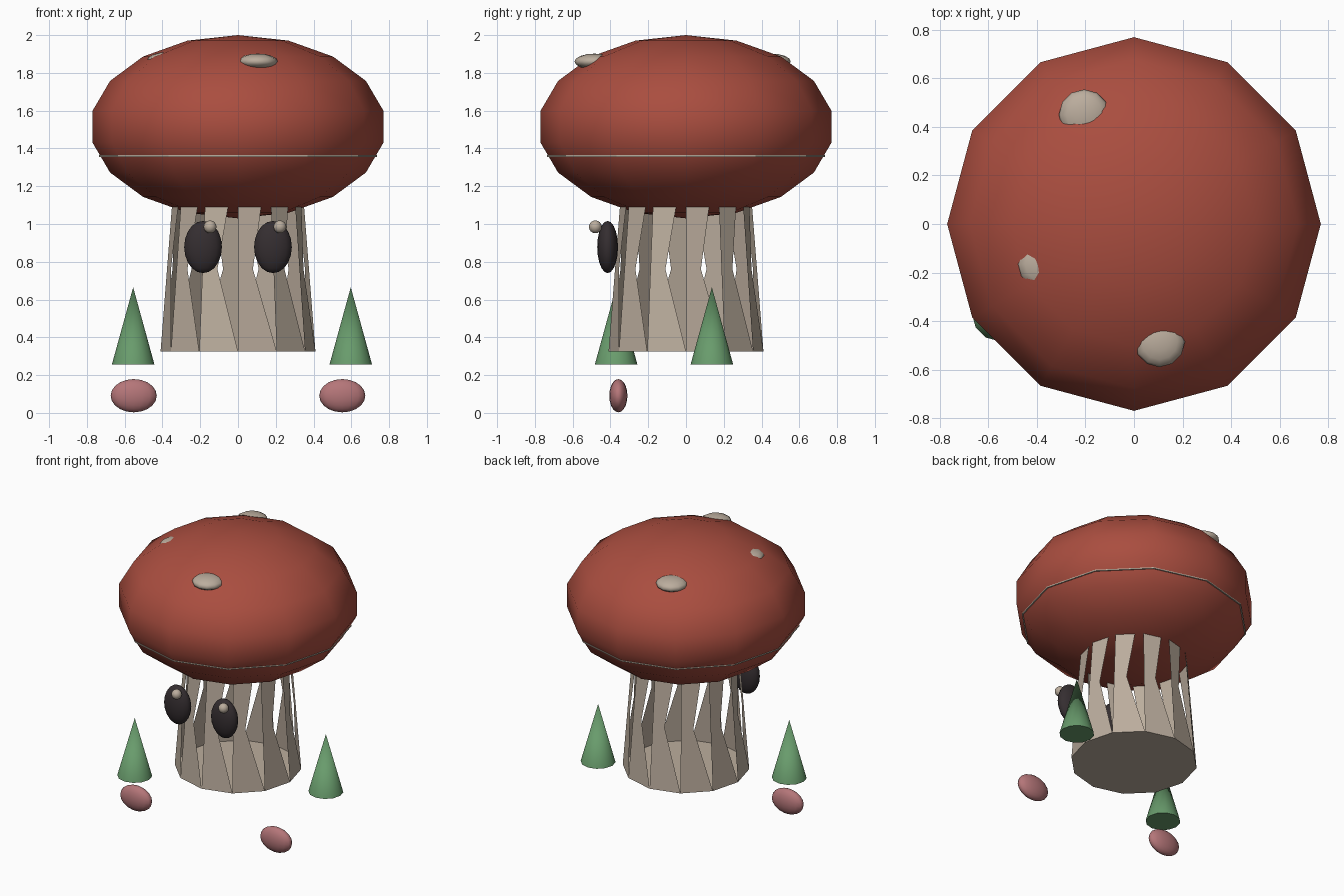
import bpy, bmesh
from math import sin, cos, pi

if "Cube" in bpy.data.objects:
    bpy.data.objects.remove(bpy.data.objects["Cube"])


def material(name, r, g, b):
    m = bpy.data.materials.new(name)
    m.diffuse_color = (r, g, b, 1)
    m.use_nodes = True
    m.node_tree.nodes["Principled BSDF"].inputs["Base Color"].default_value = m.diffuse_color
    return m


RED = material("cap_red", 0.40, 0.075, 0.05)
CREAM = material("cream", 0.50, 0.42, 0.34)
DARK = material("dark", 0.035, 0.027, 0.03)
GREEN = material("green", 0.14, 0.33, 0.15)
PINK = material("pink", 0.46, 0.18, 0.19)


def finish(name, mat, smooth=True):
    o = bpy.context.object
    o.name = name
    o.data.materials.append(mat)
    bpy.ops.object.transform_apply(location=False, rotation=False, scale=True)
    if smooth:
        bpy.ops.object.shade_smooth()
    return o


def ellipsoid(name, loc, radii, mat, seg=16, rings=10):
    bpy.ops.mesh.primitive_uv_sphere_add(segments=seg, ring_count=rings, radius=1, location=loc)
    bpy.context.object.scale = radii
    return finish(name, mat)


# Twelve-sided flattened cap and the thin rim showing at its seam
ellipsoid("cap", (0, 0, 1.515), (0.782, 0.782, 0.485), RED, 12, 9)
bpy.ops.mesh.primitive_cylinder_add(vertices=12, radius=0.735, depth=0.008,
                                    location=(0, 0, 1.36), rotation=(0, 0, pi / 2))
finish("cap_rim", CREAM, False)

# Stem: closed base with twelve notched side panels
N, R0, R1, Z0, Z1 = 12, 0.41, 0.35, 0.325, 1.09


def stem_point(i, across, up):
    a, b = 2 * pi * i / N, 2 * pi * (i + 1) / N
    r = R0 + (R1 - R0) * up
    x = r * (cos(a) * (1 - across) + cos(b) * across)
    y = r * (sin(a) * (1 - across) + sin(b) * across)
    return (x, y, Z0 + (Z1 - Z0) * up)


bm = bmesh.new()
base = [bm.verts.new(stem_point(i, 0, 0)) for i in range(N)]
bm.faces.new(base[::-1])
for i in range(N):
    top_left = bm.verts.new(stem_point(i, 0, 1))
    top_right = bm.verts.new(stem_point(i, 0.7, 1))
    notch = bm.verts.new(stem_point(i, 0.42, 0.57))
    bm.faces.new((base[i], base[(i + 1) % N], notch))
    bm.faces.new((base[i], notch, top_left))
    bm.faces.new((notch, top_right, top_left))
bmesh.ops.dissolve_limit(bm, angle_limit=0.01, verts=bm.verts, edges=[
    e for e in bm.edges if len(e.link_faces) == 2])
mesh = bpy.data.meshes.new("stem")
bm.to_mesh(mesh)
bm.free()
stem = bpy.data.objects.new("stem", mesh)
stem.data.materials.append(CREAM)
bpy.context.collection.objects.link(stem)

# Pale spots on the cap
for i, p in enumerate([(0.105, -0.485, 1.86), (-0.205, 0.45, 1.86), (-0.375, -0.165, 1.868)]):
    ellipsoid(f"spot_{i + 1}", p, (0.105, 0.105, 0.042), CREAM, 12, 8)

# Eyes, eye highlights and feet
for side, s in (("left", -1), ("right", 1)):
    ellipsoid(f"eye_{side}", (0.185 * s, -0.415, 0.878), (0.10, 0.055, 0.138), DARK)
    ellipsoid(f"highlight_{side}", (0.185 * s + 0.037, -0.48, 0.985), (0.034, 0.034, 0.034), CREAM, 12, 8)
    ellipsoid(f"foot_{side}", (0.552 * s, -0.358, 0.091), (0.122, 0.048, 0.088), PINK)

# Green cones beside the stem
for i, (x, y) in enumerate([(-0.555, -0.37), (0.597, 0.137)]):
    bpy.ops.mesh.primitive_cone_add(vertices=12, radius1=0.113, radius2=0, depth=0.41,
                                    location=(x, y, 0.46))
    finish(f"cone_{i + 1}", GREEN, False)
    bpy.ops.object.shade_smooth_by_angle()
